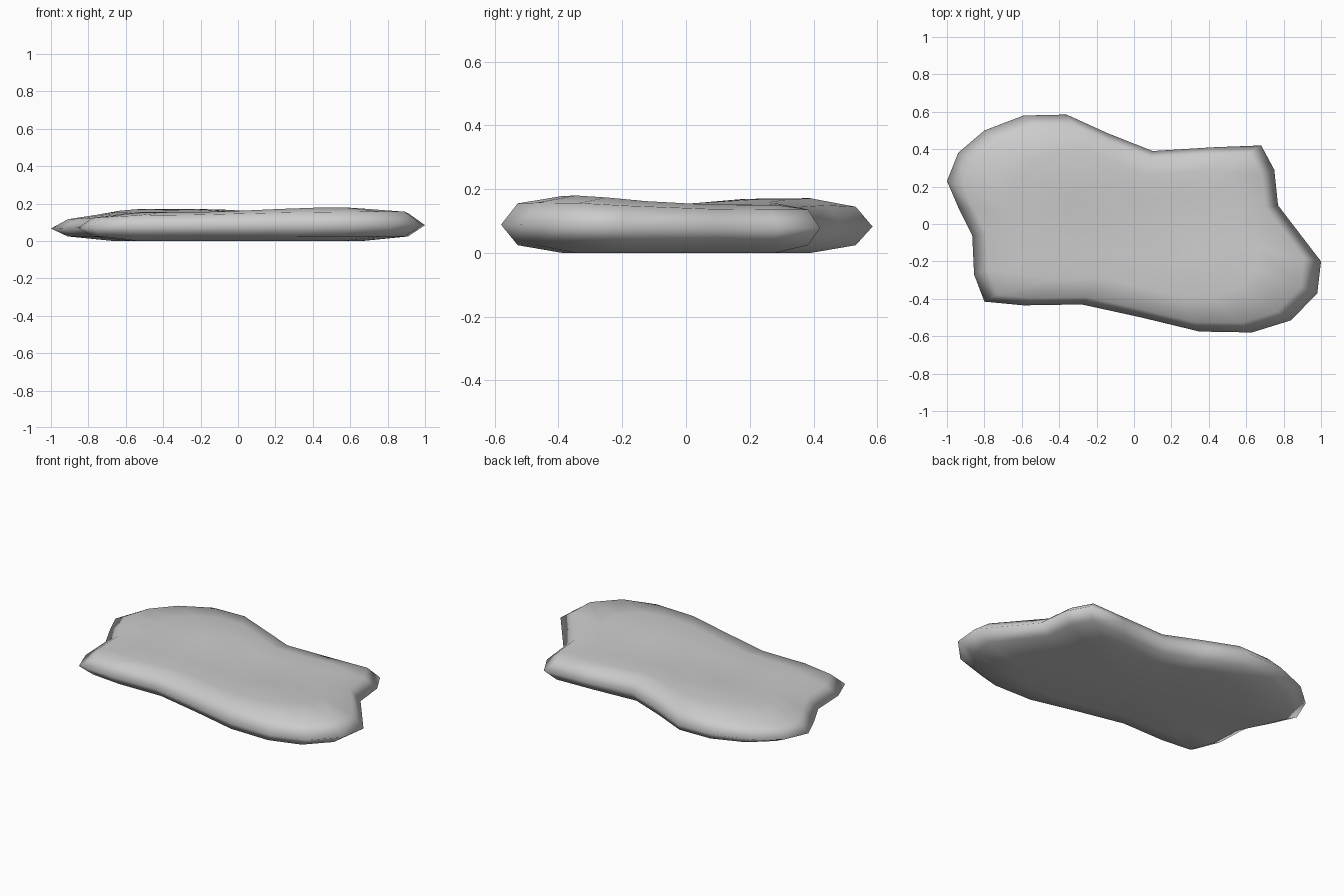
import bpy, bmesh, math

if "Cube" in bpy.data.objects:
    bpy.data.objects.remove(bpy.data.objects["Cube"])

# Irregular outline of the slab, counter-clockwise
OUTLINE = [(1.0, -.20), (.77, .10), (.75, .29), (.68, .42), (.42, .41), (.10, .39),
           (-.14, .485), (-.36, .585), (-.59, .58), (-.80, .50), (-.94, .38),
           (-1.0, .23), (-.94, .09), (-.865, -.06), (-.855, -.27), (-.80, -.415),
           (-.59, -.435), (-.28, -.43), (.04, -.50), (.35, -.575), (.63, -.58),
           (.84, -.515), (.98, -.37)]


def bump(x, y, cx, cy, sx, sy):
    return math.exp(-((x - cx) / sx) ** 2 - ((y - cy) / sy) ** 2)


# Worn top: two low mounds with a dip between, falling off to the left
def crest(x, y):
    z = .15 + .03 * bump(x, y, .55, -.36, .55, .25)
    z += .026 * bump(x, y, -.33, .30, .4, .22)
    return z - .022 * max(0, -x - .6) / .3


def rim(x, y):
    return crest(.91 * x, .91 * y) - .014


# Rings from underside to top: scale of the outline and its height
RINGS = [(.67, lambda x, y: 0),
         (.91, lambda x, y: .024),
         (1.0, lambda x, y: .57 * rim(x, y)),
         (.91, rim),
         (.67, lambda x, y: crest(.67 * x, .67 * y)),
         (.35, lambda x, y: crest(.35 * x, .35 * y))]

bm = bmesh.new()
rings = [[bm.verts.new((x * s, y * s, h(x, y))) for x, y in OUTLINE] for s, h in RINGS]
n = len(OUTLINE)
for a, b in zip(rings, rings[1:]):
    for i in range(n):
        j = (i + 1) % n
        bm.faces.new((a[i], a[j], b[j], b[i]))

# Close the underside and the top with fans
low = bm.verts.new((0, 0, 0))
high = bm.verts.new((0, 0, crest(0, 0)))
for i in range(n):
    j = (i + 1) % n
    bm.faces.new((low, rings[0][j], rings[0][i]))
    bm.faces.new((high, rings[-1][i], rings[-1][j]))
bmesh.ops.recalc_face_normals(bm, faces=bm.faces)
for f in bm.faces:
    f.smooth = True

mesh = bpy.data.meshes.new("stone_slab")
bm.to_mesh(mesh)
bm.free()
slab = bpy.data.objects.new("stone_slab", mesh)
bpy.context.collection.objects.link(slab)
